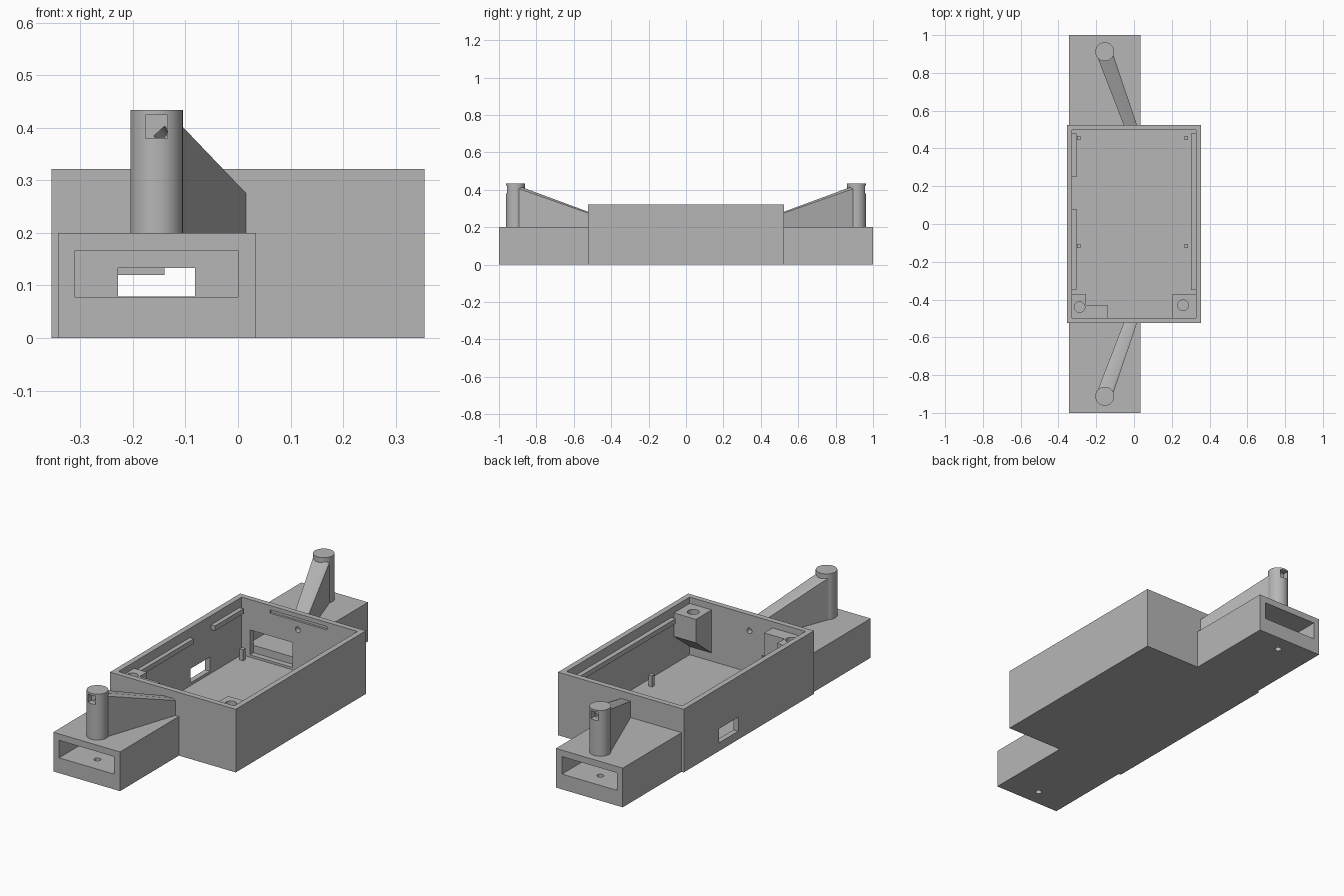
import bpy, bmesh, math
from mathutils import Vector

cube = bpy.data.objects.get("Cube")
if cube:
    bpy.data.objects.remove(cube, do_unlink=True)

grey = bpy.data.materials.new("plain_grey")
grey.use_nodes = True
colour = (0.47, 0.47, 0.47, 1)
grey.diffuse_color = colour
grey.node_tree.nodes["Principled BSDF"].inputs["Base Color"].default_value = colour


def finish(name, bm):
    bmesh.ops.recalc_face_normals(bm, faces=bm.faces)
    mesh = bpy.data.meshes.new(name)
    bm.to_mesh(mesh)
    bm.free()
    mesh.materials.append(grey)
    obj = bpy.data.objects.new(name, mesh)
    bpy.context.collection.objects.link(obj)
    return obj


def hull(name, points):
    bm = bmesh.new()
    for p in points:
        bm.verts.new(p)
    bmesh.ops.convex_hull(bm, input=bm.verts)
    bmesh.ops.dissolve_limit(bm, angle_limit=0.01, verts=bm.verts, edges=bm.edges)
    return finish(name, bm)


def box(name, xs, ys, zs):
    return hull(name, [(x, y, z) for x in xs for y in ys for z in zs])


def rod(name, start, end, radius, sides=48):
    a, b = Vector(start), Vector(end)
    bm = bmesh.new()
    bmesh.ops.create_cone(bm, cap_ends=True, segments=sides, radius1=radius,
                          radius2=radius, depth=(b - a).length)
    bm.transform((b - a).to_track_quat('Z', 'Y').to_matrix().to_4x4())
    bmesh.ops.translate(bm, verts=bm.verts, vec=(a + b) / 2)
    return finish(name, bm)


def combine(obj, others, operation='DIFFERENCE'):
    for other in others:
        mod = obj.modifiers.new("shape", 'BOOLEAN')
        mod.operation, mod.solver, mod.object = operation, 'EXACT', other
        bpy.context.view_layer.objects.active = obj
        bpy.ops.object.modifier_apply(modifier=mod.name)
        bpy.data.objects.remove(other, do_unlink=True)


def smooth(obj):
    bpy.ops.object.select_all(action='DESELECT')
    obj.select_set(True)
    bpy.context.view_layer.objects.active = obj
    bpy.ops.object.shade_smooth_by_angle(angle=math.radians(30))


# Open tray with a side window and a shallow slot in the rear wall
L, R, F, B = -0.327, 0.327, -0.497, 0.497      # inner wall planes
tray = box("tray", (-0.355, 0.355), (-0.525, 0.525), (0, 0.322))
combine(tray, [
    box("cavity", (L, R), (F, B), (0.028, 0.4)),
    box("side_window", (-0.4, -0.3), (0.085, 0.24), (0.042, 0.114)),
    box("rear_slot", (-0.168, 0.155), (0.48, 0.508), (0.283, 0.3)),
    box("front_opening", (-0.228, -0.082), (-0.6, -0.45), (0.079, 0.133)),
    box("rear_opening", (-0.28, -0.04), (0.45, 0.6), (0.04, 0.167)),
    rod("front_cable_hole", (-0.01, -0.56, 0.24), (-0.01, -0.46, 0.24), 0.014, 24),
    rod("rear_cable_hole", (-0.01, 0.56, 0.24), (-0.01, 0.46, 0.24), 0.014, 24),
])
smooth(tray)

# Lid rails on the side walls
for name, xs, ys in (("left_rail", (0.303, R), (-0.35, 0.48)),
                     ("right_front_rail", (L, -0.305), (-0.35, 0.08)),
                     ("right_rear_rail", (L, -0.305), (0.25, 0.48))):
    box(name, xs, ys, (0.25, 0.275))

# Small locating pegs on the floor
for x in (-0.293, 0.277):
    for y in (-0.117, 0.455):
        box("peg", (x - 0.01, x + 0.01), (y - 0.01, y + 0.01), (0.02, 0.085))


# Screw bosses, tapering down to the front wall
def boss(name, xs, back, low):
    return hull(name, [(x, y, z) for x in xs for y, z in
                       ((F, low), (F, 0.29), (back, 0.29), (back, 0.17))])


left_boss = boss("left_boss", (0.203, R), -0.37, 0.07)
combine(left_boss, [rod("screw_hole", (0.26, -0.43, 0.2), (0.26, -0.43, 0.4), 0.028, 32)])
smooth(left_boss)

right_boss = boss("right_boss", (L, -0.255), -0.37, 0.07)
combine(right_boss, [boss("boss_wing", (-0.3, -0.14), -0.43, 0.12)], 'UNION')
combine(right_boss, [rod("screw_hole", (-0.288, -0.44, 0.2), (-0.288, -0.44, 0.4), 0.028, 32)])
smooth(right_boss)

# Arm, mast and brace at each end
PX, PY = -0.155, 0.912
for side, s in (("front", -1), ("rear", 1)):
    arm = box(side + "_arm", (-0.343, 0.034), (s * 0.525, s * 1.0), (0, 0.2))
    combine(arm, [
        box("tunnel", (-0.31, 0), (s * 0.5, s * 1.1), (0.078, 0.167)),
        rod("drain_hole", (PX, s * PY, -0.1), (PX, s * PY, 0.12), 0.016, 24),
    ])
    smooth(arm)

    def channel():
        return rod("channel", (PX + 0.005, s * 0.93, 0.394), (-0.01, s * 0.5, 0.24), 0.014, 24)

    mast = rod(side + "_mast", (PX, s * PY, 0.2), (PX, s * PY, 0.434), 0.05, 64)
    combine(mast, [
        box("mast_window", (-0.176, -0.134), (s * 0.93, s * 1.0), (0.381, 0.424)),
        channel(),
    ])
    smooth(mast)

    # Sloping brace with a narrow chamfer along its outer top edge
    far = [(-0.198, 0.2), (-0.198, 0.42), (-0.125, 0.42), (-0.109, 0.406), (-0.109, 0.2)]
    near = [(-0.055, 0.2), (-0.055, 0.283), (-0.002, 0.283), (0.015, 0.276), (0.015, 0.2)]
    points = [(x, s * 0.895, z) for x, z in far] + [(x, s * 0.525, z) for x, z in near]
    brace = hull(side + "_brace", points)
    combine(brace, [channel()])
    smooth(brace)
